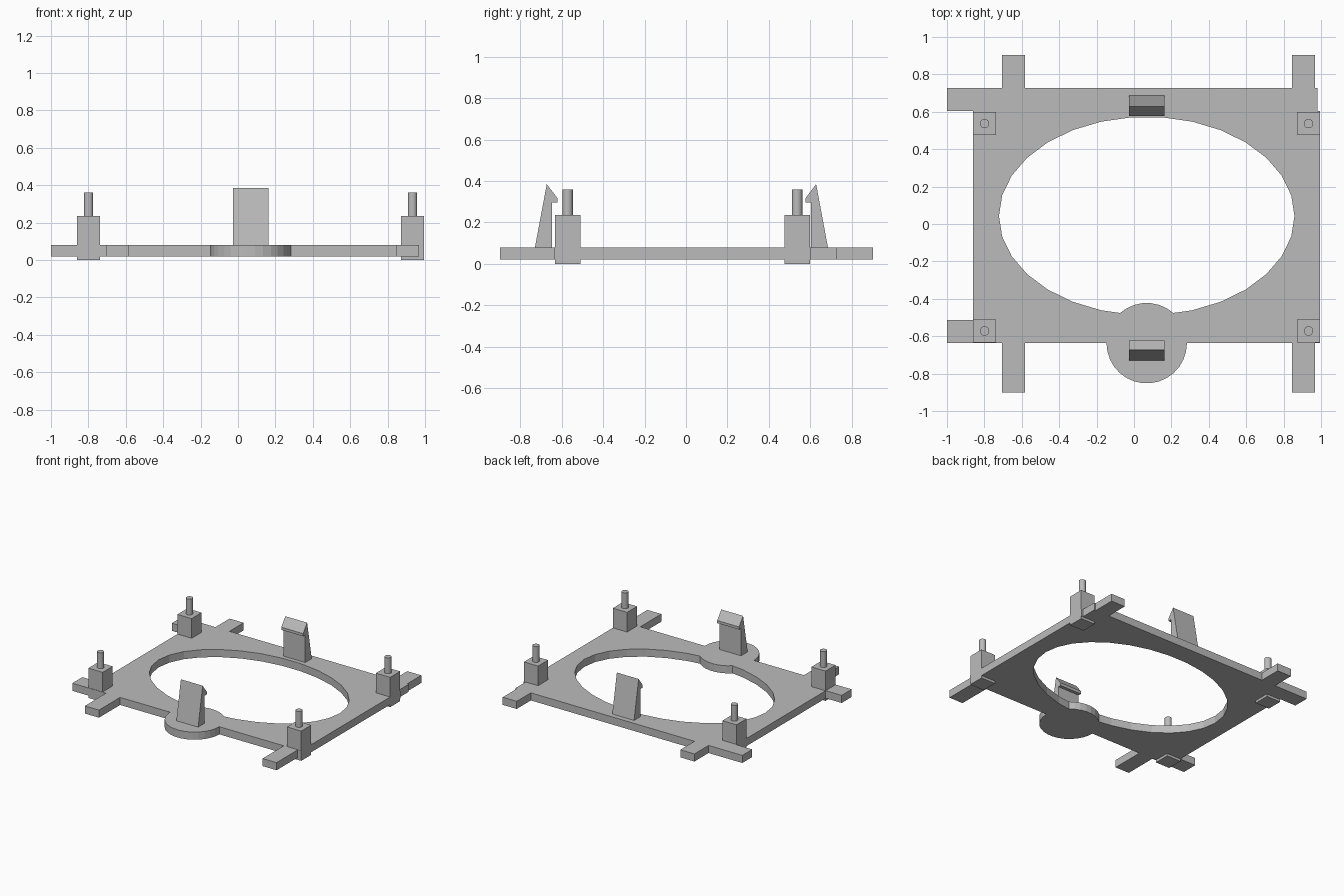
import bpy, bmesh, math
from mathutils import Matrix, Vector

cube = bpy.data.objects.get("Cube")
if cube:
    bpy.data.objects.remove(cube, do_unlink=True)

grey = bpy.data.materials.new("plain grey")
grey.use_nodes = True
colour = (0.5, 0.5, 0.5, 1)
grey.diffuse_color = colour
grey.node_tree.nodes["Principled BSDF"].inputs["Base Color"].default_value = colour

LOW, TOP = 0.02, 0.08          # underside and upper face of the frame
MID_X = 0.068                  # centre line of opening, lobe and clips


def finish(name, bm):
    bmesh.ops.recalc_face_normals(bm, faces=bm.faces)
    mesh = bpy.data.meshes.new(name)
    bm.to_mesh(mesh)
    bm.free()
    mesh.materials.append(grey)
    obj = bpy.data.objects.new(name, mesh)
    bpy.context.collection.objects.link(obj)
    return obj


def prism(name, points, direction):
    """Extrude a closed outline along a direction."""
    bm = bmesh.new()
    face = bm.faces.new([bm.verts.new(p) for p in points])
    moved = bmesh.ops.extrude_face_region(bm, geom=[face])["geom"]
    verts = [v for v in moved if isinstance(v, bmesh.types.BMVert)]
    bmesh.ops.translate(bm, verts=verts, vec=Vector(direction))
    return finish(name, bm)


def ellipse(name, x, y, rx, ry, low, top, sides):
    turn = [2 * math.pi * i / sides for i in range(sides)]
    ring = [(x + rx * math.cos(a), y + ry * math.sin(a), low) for a in turn]
    return prism(name, ring, (0, 0, top - low))


def box(name, x, y, half, low, top):
    bm = bmesh.new()
    place = Matrix.Translation((x, y, (low + top) / 2))
    scale = Matrix.Diagonal((2 * half, 2 * half, top - low, 1))
    bmesh.ops.create_cube(bm, size=1, matrix=place @ scale)
    return finish(name, bm)


def smooth(obj):
    bpy.ops.object.select_all(action="DESELECT")
    obj.select_set(True)
    bpy.context.view_layer.objects.active = obj
    bpy.ops.object.shade_smooth_by_angle(angle=math.radians(30))


def combine(target, tool, operation):
    mod = target.modifiers.new(operation.lower(), "BOOLEAN")
    mod.operation, mod.object, mod.solver = operation, tool, "EXACT"
    bpy.context.view_layer.objects.active = target
    bpy.ops.object.modifier_apply(modifier=mod.name)
    bpy.data.objects.remove(tool, do_unlink=True)


# Frame outline with its projecting tabs, anticlockwise from the front left tab
left, right, front, back = -0.861, 0.995, -0.637, 0.727
tab_xs = [(-0.706, -0.583), (0.845, 0.967)]
outline = [(-1, front)]
for a, b in tab_xs:
    outline += [(a, front), (a, -0.9), (b, -0.9), (b, front)]
outline += [(right, front), (right, 0.603), (0.98, 0.603), (0.98, back)]
for a, b in reversed(tab_xs):
    outline += [(b, back), (b, 0.903), (a, 0.903), (a, back)]
outline += [(-1, back), (-1, 0.603), (left, 0.603), (left, -0.512), (-1, -0.512)]
frame = prism("frame", [(x, y, LOW) for x, y in outline], (0, 0, TOP - LOW))

# Oval opening, then the round lobe on the front edge
combine(frame, ellipse("opening", MID_X, 0.043, 0.79, 0.53, -1, 1, 30), "DIFFERENCE")
combine(frame, ellipse("lobe", MID_X, front, 0.215, 0.215, LOW, TOP, 30), "UNION")

# Corner posts with round pins
for side, x in (("right", -0.799), ("left", 0.933)):
    for end, y in (("front", -0.572), ("back", 0.537)):
        box(f"{end}_{side}_post", x, y, 0.062, 0, 0.235)
        smooth(ellipse(f"{end}_{side}_pin", x, y, 0.025, 0.025, 0.235, 0.36, 24))

# Snap clips: a tapered stem with a barb pointing inward
clip = [(0, TOP), (0.057, 0.385), (0.108, 0.318), (0.108, 0.297),
        (0.082, 0.297), (0.082, TOP)]
for name, start, way in (("front_clip", -0.73, 1), ("back_clip", 0.686, -1)):
    prism(name, [(MID_X - 0.095, start + way * d, z) for d, z in clip], (0.19, 0, 0))
